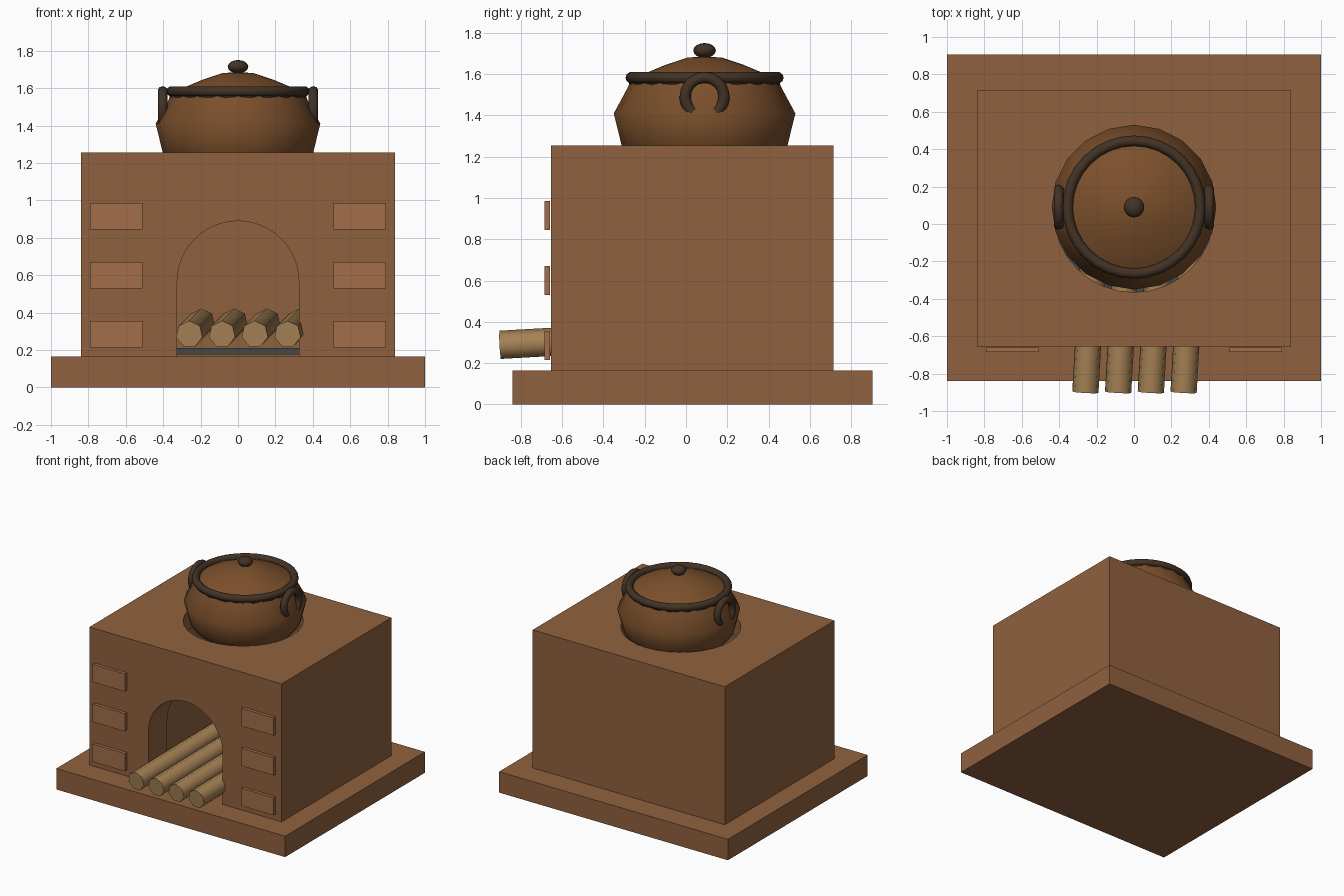
import bpy, bmesh, math
from mathutils import Vector

if "Cube" in bpy.data.objects:
    bpy.data.objects.remove(bpy.data.objects["Cube"])


def material(name, rgb):
    m = bpy.data.materials.new(name)
    m.diffuse_color = (*rgb, 1)
    m.use_nodes = True
    m.node_tree.nodes["Principled BSDF"].inputs["Base Color"].default_value = m.diffuse_color
    return m


CLAY = material("clay", (0.28, 0.12, 0.05))
BRICK = material("brick", (0.36, 0.155, 0.067))
WOOD = material("wood", (0.38, 0.22, 0.09))
POT = material("pot_brown", (0.20, 0.08, 0.025))
TRIM = material("dark_trim", (0.055, 0.032, 0.018))
ASH = material("ash_grey", (0.06, 0.065, 0.065))
POT_Y = 0.09


def finish(bm, name, mat=None, smooth=None):
    bmesh.ops.recalc_face_normals(bm, faces=bm.faces)
    me = bpy.data.meshes.new(name)
    bm.to_mesh(me)
    bm.free()
    ob = bpy.data.objects.new(name, me)
    bpy.context.collection.objects.link(ob)
    if mat:
        me.materials.append(mat)
    if smooth:
        bpy.ops.object.select_all(action='DESELECT')
        ob.select_set(True)
        bpy.context.view_layer.objects.active = ob
        bpy.ops.object.shade_smooth_by_angle(angle=math.radians(smooth))
    return ob


def box(name, lo, hi, mat=None):
    bm = bmesh.new()
    bmesh.ops.create_cube(bm, size=1)
    for v in bm.verts:
        v.co = Vector([(a + b) / 2 + c * (b - a) for a, b, c in zip(lo, hi, v.co)])
    return finish(bm, name, mat)


def lathe(name, profile, mat, segs=20, smooth=50):
    bm = bmesh.new()
    vs = [bm.verts.new((r, 0, z)) for r, z in profile]
    es = [bm.edges.new(p) for p in zip(vs, vs[1:])]
    bmesh.ops.spin(bm, geom=vs + es, axis=(0, 0, 1), cent=(0, 0, 0),
                   angle=math.tau, steps=segs)
    bmesh.ops.remove_doubles(bm, verts=bm.verts, dist=1e-4)
    bmesh.ops.translate(bm, verts=bm.verts, vec=(0, POT_Y, 0))
    return finish(bm, name, mat, smooth)


def ring(name, major, minor, z):
    pts = [(major + minor * math.cos(i * math.tau / 10), z + minor * math.sin(i * math.tau / 10))
           for i in range(11)]
    return lathe(name, pts, TRIM, 32, 60)


# Plinth and stove body
box("plinth", (-1, -0.84, 0), (1, 0.905, 0.165), CLAY)
body = box("stove_body", (-0.84, -0.655, 0.165), (0.84, 0.715, 1.255), CLAY)

# Cutters: fire chamber, arched mouth, pot hole
chamber = box("chamber_cutter", (-0.46, -0.42, 0.1), (0.46, 0.56, 1.1))
bm = bmesh.new()
arch = [(-0.325, 0.1)] + [(-0.325 * math.cos(i * math.pi / 24), 0.565 + 0.325 * math.sin(i * math.pi / 24))
                          for i in range(25)] + [(0.325, 0.1)]
face = bm.faces.new([bm.verts.new((x, -0.75, z)) for x, z in arch])
ext = bmesh.ops.extrude_face_region(bm, geom=[face])["geom"]
bmesh.ops.translate(bm, vec=(0, 0.4, 0), verts=[g for g in ext if isinstance(g, bmesh.types.BMVert)])
mouth = finish(bm, "mouth_cutter")
hole = lathe("hole_cutter", [(0, 1.0), (0.43, 1.0), (0.43, 1.4), (0, 1.4)], None, 32, None)
hole.location.y = -0.025

bpy.context.view_layer.objects.active = body
for cutter in (chamber, mouth, hole):
    cutter.hide_render = True
    mod = body.modifiers.new(cutter.name, 'BOOLEAN')
    mod.operation, mod.solver, mod.object = 'DIFFERENCE', 'EXACT', cutter
    bpy.ops.object.modifier_apply(modifier=mod.name)
    bpy.data.objects.remove(cutter)

# Ash bed inside the chamber
box("ash_bed", (-0.44, -0.40, 0.175), (0.44, 0.54, 0.21), ASH)

# Decorative bricks on both sides of the mouth
for side in (-1, 1):
    for z in (0.285, 0.60, 0.915):
        cx = side * 0.65
        box("brick", (cx - 0.14, -0.685, z - 0.07), (cx + 0.14, -0.66, z + 0.07), BRICK)

# Firewood: slightly tilted seven-sided logs
direction = Vector((0.057, 1, 0.057)).normalized()
length = 1.15
for x in (-0.26, -0.085, 0.09, 0.265):
    bm = bmesh.new()
    bmesh.ops.create_cone(bm, cap_ends=True, segments=7, radius1=0.072, radius2=0.072, depth=length)
    log = finish(bm, "log", WOOD, 60)
    log.rotation_mode = 'QUATERNION'
    log.rotation_quaternion = direction.to_track_quat('Z', 'Y')
    log.location = Vector((x, -0.9, 0.285)) + direction * length / 2

# Cooking pot, rims, lid and knob
lathe("pot", [(0, 1.20), (0.36, 1.20), (0.402, 1.255), (0.44, 1.41), (0.37, 1.54),
              (0.36, 1.575), (0.33, 1.575)], POT)
ring("pot_rim", 0.345, 0.022, 1.56)
ring("lid_rim", 0.355, 0.028, 1.583)
lathe("lid", [(0.34, 1.575), (0.29, 1.603), (0.19, 1.645), (0.085, 1.68), (0, 1.687)], POT, 32)
lathe("lid_knob", [(0.055 * math.sin(i * math.pi / 8), 1.715 - 0.036 * math.cos(i * math.pi / 8))
                   for i in range(9)], TRIM, 16)

# Horseshoe handles
for side in (-1, 1):
    bm = bmesh.new()
    loops = []
    for i in range(25):
        a = math.radians(-52 + 284 * i / 24)
        loop = []
        for j in range(10):
            b = j * math.tau / 10
            r = 0.094 + 0.027 * math.cos(b)
            loop.append(bm.verts.new((side * 0.403 + 0.027 * math.sin(b),
                                      POT_Y + r * math.cos(a), 1.49 + r * math.sin(a))))
        loops.append(loop)
    for p, q in zip(loops, loops[1:]):
        for j in range(10):
            k = (j + 1) % 10
            bm.faces.new((p[j], p[k], q[k], q[j]))
    bm.faces.new(loops[0])
    bm.faces.new(loops[-1])
    finish(bm, "pot_handle", TRIM, 60)
